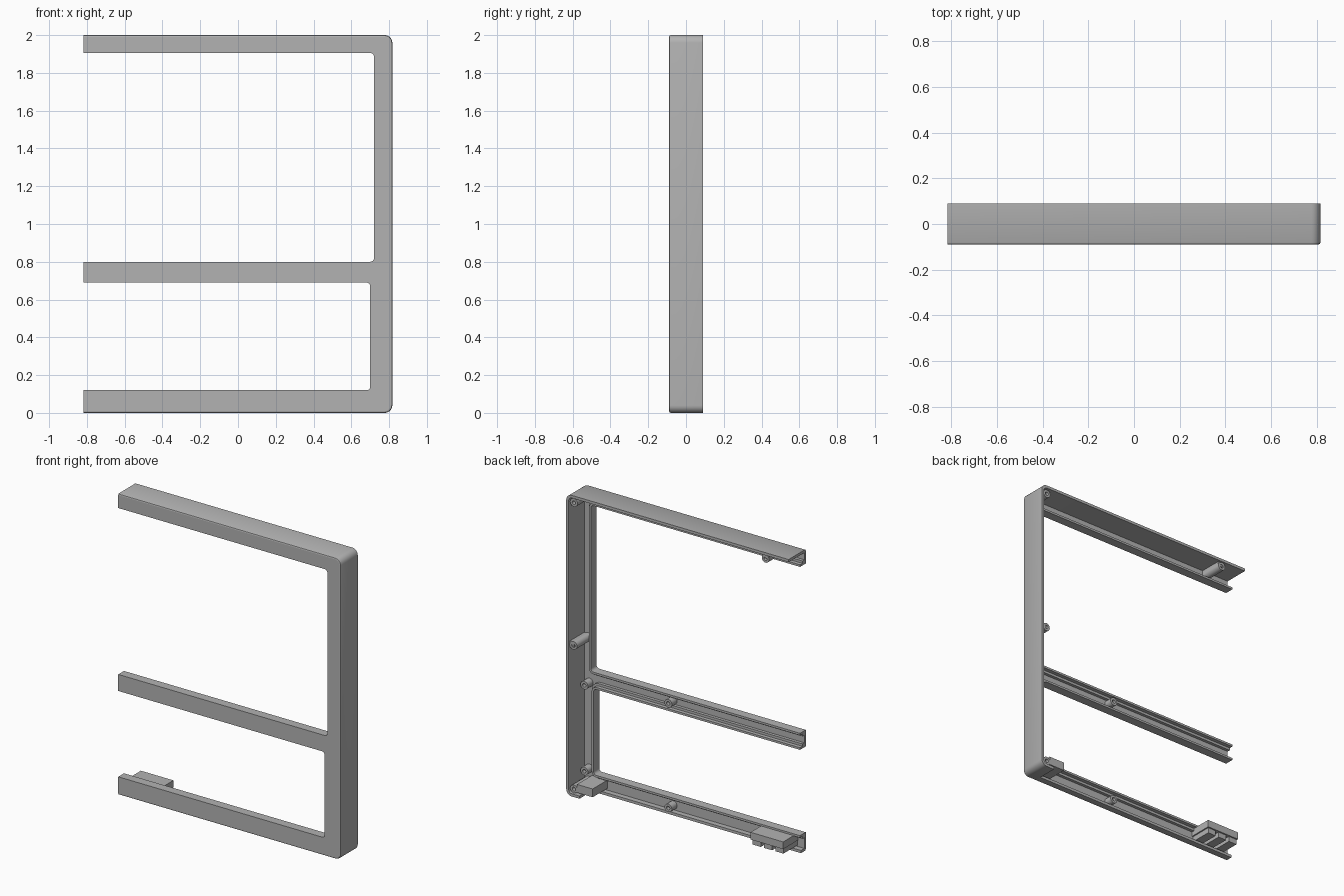
import bpy, bmesh, math
from mathutils import Vector

cube = bpy.data.objects.get("Cube")
if cube:
    bpy.data.objects.remove(cube, do_unlink=True)

grey = bpy.data.materials.new("plain_grey")
grey.use_nodes = True
COLOUR = (0.45, 0.45, 0.45, 1)
grey.diffuse_color = COLOUR
grey.node_tree.nodes["Principled BSDF"].inputs["Base Color"].default_value = COLOUR

END, SIDE, TOP = -0.817, 0.817, 2.0
FRONT, BACK, LIP = -0.09, 0.09, -0.03


def finish(name, bm):
    bmesh.ops.recalc_face_normals(bm, faces=bm.faces)
    mesh = bpy.data.meshes.new(name)
    bm.to_mesh(mesh)
    bm.free()
    mesh.materials.append(grey)
    ob = bpy.data.objects.new(name, mesh)
    bpy.context.collection.objects.link(ob)
    bpy.ops.object.select_all(action="DESELECT")
    ob.select_set(True)
    bpy.context.view_layer.objects.active = ob
    bpy.ops.object.shade_smooth_by_angle(angle=math.radians(35))
    return ob


def rounded(corners, radius, steps=6):
    """Open path in x and z with its inner right-angle corners filleted."""
    pts = [Vector(c) for c in corners]
    path = [pts[0]]
    for a, b, c in zip(pts, pts[1:], pts[2:]):
        u, v = (a - b).normalized(), (c - b).normalized()
        centre = b + (u + v) * radius
        for i in range(steps + 1):
            t = i / steps * math.pi / 2
            path.append(centre - v * radius * math.cos(t) - u * radius * math.sin(t))
    return path + [pts[-1]]


def offset(path, d):
    """Shift a path to its left by d."""
    out = []
    for i, p in enumerate(path):
        near = [(path[j + 1] - path[j]).normalized()
                for j in (i - 1, i) if 0 <= j < len(path) - 1]
        n = [Vector((-e.y, e.x)) for e in near]
        m = sum(n, Vector((0, 0))).normalized()
        out.append(p + m * d / m.dot(n[0]))
    return out


def sweep(name, path, profile):
    """Run a closed (offset, y) profile along a path."""
    bm = bmesh.new()
    rails = [[bm.verts.new((p.x, y, p.y)) for p in offset(path, d)] for d, y in profile]
    for a, b in zip(rails, rails[1:] + rails[:1]):
        for i in range(len(path) - 1):
            bm.faces.new((a[i], a[i + 1], b[i + 1], b[i]))
    bm.faces.new([r[0] for r in rails])
    bm.faces.new([r[-1] for r in rails])
    return finish(name, bm)


def rib(name, path, d0, d1, y1, y0=FRONT):
    return sweep(name, path, [(d0, y0), (d1, y0), (d1, y1), (d0, y1)])


def slab(name, outline, y0, y1):
    bm = bmesh.new()
    face = bm.faces.new([bm.verts.new((p.x, y0, p.y)) for p in outline])
    new = bmesh.ops.extrude_face_region(bm, geom=[face])["geom"]
    verts = [g for g in new if isinstance(g, bmesh.types.BMVert)]
    bmesh.ops.translate(bm, verts=verts, vec=(0, y1 - y0, 0))
    return finish(name, bm)


def box(name, x0, x1, y0, y1, z0, z1):
    return slab(name, [Vector(c) for c in ((x0, z0), (x1, z0), (x1, z1), (x0, z1))], y0, y1)


def boss(name, x, z, y1, radius=0.027, hole=0.012):
    """Screw post pointing backwards with a blind hole."""
    bm = bmesh.new()
    sides = 24
    ring = [(x + radius * math.cos(math.tau * i / sides),
             z + radius * math.sin(math.tau * i / sides)) for i in range(sides)]
    low = [bm.verts.new((px, FRONT + 0.01, pz)) for px, pz in ring]
    high = [bm.verts.new((px, y1, pz)) for px, pz in ring]
    for i in range(sides):
        j = (i + 1) % sides
        bm.faces.new((low[i], low[j], high[j], high[i]))
    bm.faces.new(low)
    cap = bm.faces.new(high)
    bmesh.ops.recalc_face_normals(bm, faces=bm.faces)
    bmesh.ops.inset_region(bm, faces=[cap], thickness=radius - hole)
    floor = bmesh.ops.extrude_discrete_faces(bm, faces=[cap])["faces"][0]
    bmesh.ops.translate(bm, verts=floor.verts, vec=(0, -0.04, 0))
    return finish(name, bm)


# Outline paths: outside edge and the two openings
outer = rounded([(END, TOP), (SIDE, TOP), (SIDE, 0), (END, 0)], 0.04)
upper = rounded([(END, 1.905), (0.72, 1.905), (0.72, 0.8), (END, 0.8)], 0.02)
lower = rounded([(END, 0.69), (0.70, 0.69), (0.70, 0.12), (END, 0.12)], 0.02)

# Front plate, meeting the softened rim of the outer wall
EDGE = 0.01
slab("front_plate", offset(outer, -EDGE) + lower[::-1] + upper[::-1], FRONT, FRONT + 0.015)


def rim(back):
    return [(0, back), (0, FRONT + EDGE), (-0.003, FRONT + 0.003),
            (-EDGE, FRONT), (-0.018, FRONT + 0.001), (-0.018, back)]


# Deep outer wall on top and side, shallow wall along the bottom
deep = outer[:-1] + [Vector((0.72, 0))]
sweep("outer_wall", deep, rim(BACK))
sweep("bottom_wall", [Vector((0.72, 0)), Vector((END, 0))], rim(-0.04))

# Lips around the openings with a lower ledge behind each
for label, path in (("upper", upper), ("lower", lower)):
    rib(label + "_opening_lip", path, 0, 0.014, LIP, FRONT + 0.0005)
    rib(label + "_opening_ledge", path, 0.014, 0.03, LIP - 0.025, FRONT + 0.01)

# Long screw posts on the outer wall, each with a web to the wall
for label, x, z in (("top_end", -0.64, 1.955), ("top_corner", 0.768, 1.95),
                    ("side", 0.772, 1.0), ("bottom_corner", 0.768, 0.048)):
    boss(label + "_post", x, z, 0.08)
    if label == "side":
        box("side_web", x, SIDE - 0.01, FRONT + 0.01, 0.075, z - 0.022, z + 0.022)
    elif label == "top_end":
        box("top_web", x - 0.025, x + 0.025, FRONT + 0.01, 0.075, z, TOP - 0.01)

# Short screw posts in the channels
for label, x, z in (("middle_bar", 0.145, 0.745), ("middle_corner", 0.762, 0.70),
                    ("lower_corner", 0.762, 0.13), ("bottom_bar", 0.145, 0.05)):
    boss(label + "_post", x, z, LIP + 0.01)

# Mounting block near the open end: slab with feet underneath
box("mount_block", -0.77, -0.53, FRONT + 0.01, 0.08, 0.06, 0.108)
for i in range(3):
    x = -0.765 + i * 0.083
    box("mount_foot", x, x + 0.06, FRONT + 0.01, 0.07, 0.025, 0.06)

# Small block in the bottom corner
box("corner_block", 0.63, 0.745, FRONT + 0.01, 0.08, 0.03, 0.085)
